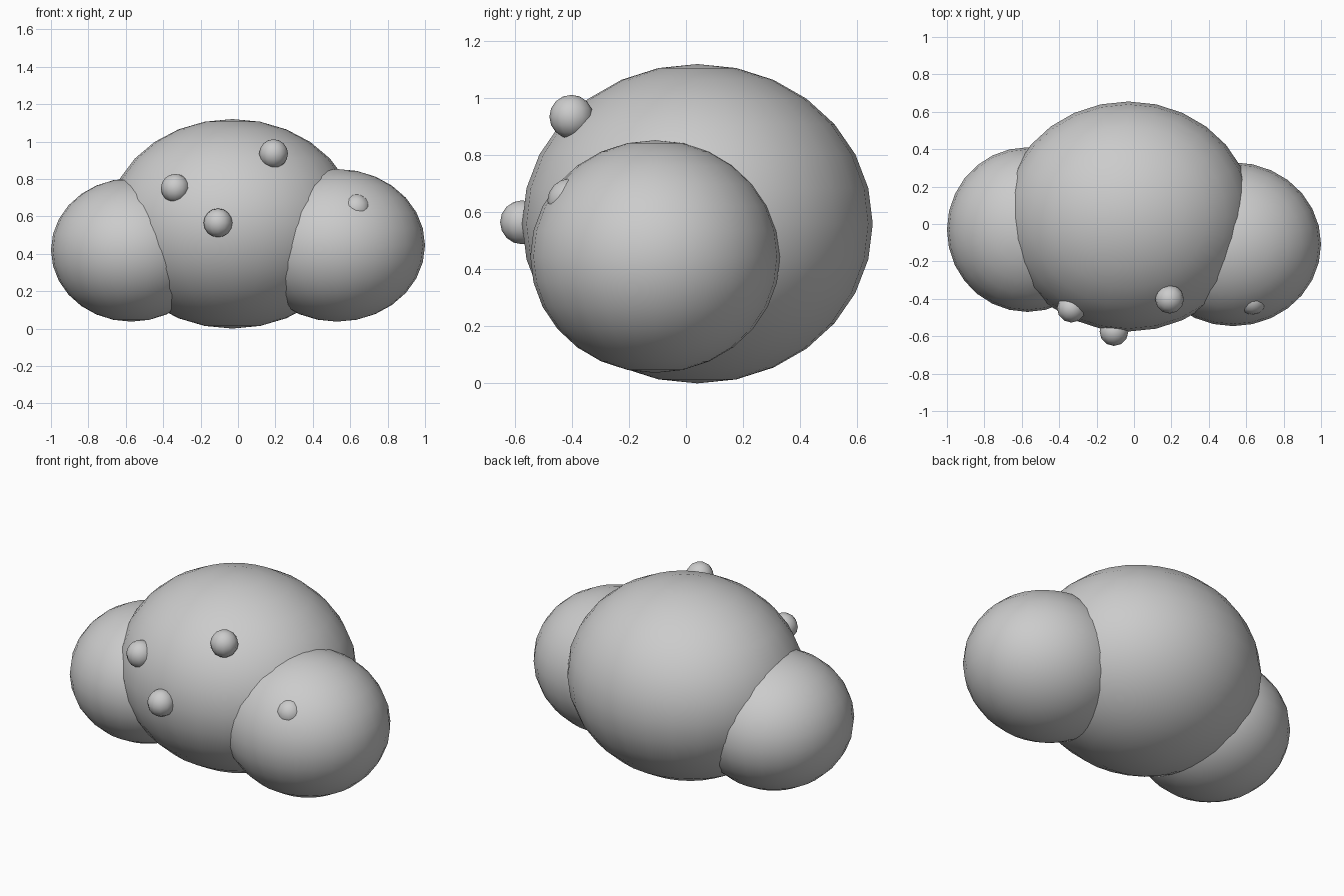
import bpy

cube = bpy.data.objects.get("Cube")
if cube:
    bpy.data.objects.remove(cube, do_unlink=True)

# Single plain grey
grey = bpy.data.materials.new("plain_grey")
grey.use_nodes = True
colour = (0.6, 0.6, 0.6, 1)
grey.diffuse_color = colour
grey.node_tree.nodes["Principled BSDF"].inputs["Base Color"].default_value = colour


def ball(name, centre, radii, segments, rings):
    """Smooth ellipsoid with the given centre and half sizes."""
    bpy.ops.mesh.primitive_uv_sphere_add(
        segments=segments, ring_count=rings, radius=1, location=centre)
    obj = bpy.context.object
    obj.name = name
    obj.scale = radii
    bpy.ops.object.transform_apply(location=False, rotation=False, scale=True)
    bpy.ops.object.shade_smooth()
    obj.data.materials.append(grey)
    return obj


# Large central body and the two side lobes
ball("body", (-0.03, 0.04, 0.56), (0.667, 0.615, 0.56), 28, 14)
ball("right_lobe", (-0.57, -0.03, 0.42), (0.43, 0.44, 0.383), 28, 14)
ball("left_lobe", (0.53, -0.108, 0.445), (0.47, 0.438, 0.408), 28, 14)

# Small bumps scattered over the front
bumps = {
    "right_bump": (-0.335, -0.45, 0.75),
    "middle_bump": (-0.107, -0.575, 0.565),
    "upper_bump": (0.19, -0.402, 0.935),
    "left_lobe_bump": (0.632, -0.409, 0.641),
}
for name, centre in bumps.items():
    ball(name, centre, (0.077, 0.077, 0.077), 12, 8)
